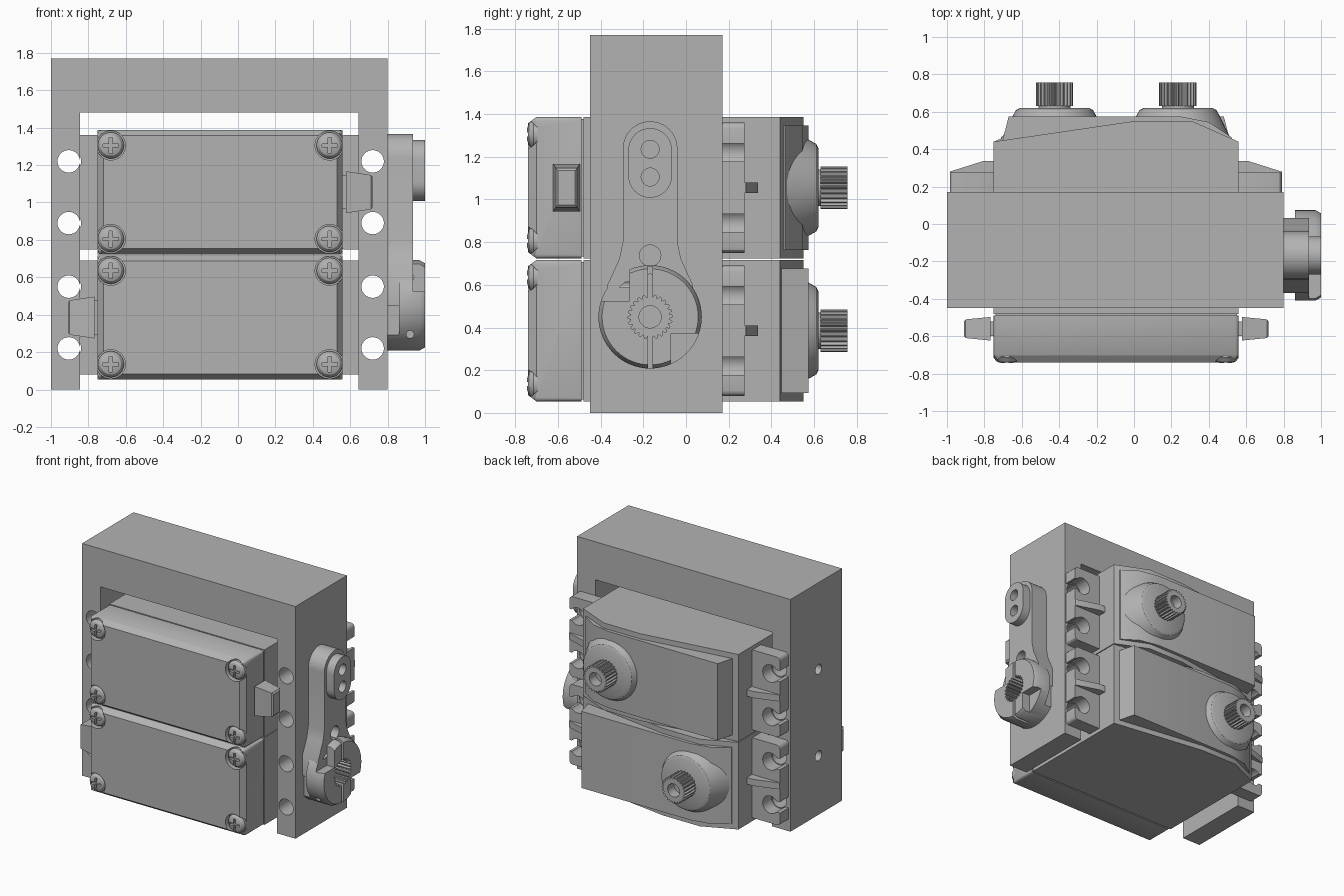
import bpy, bmesh, math
from mathutils import Vector

if "Cube" in bpy.data.objects:
    bpy.data.objects.remove(bpy.data.objects["Cube"])

grey = bpy.data.materials.new("plain grey")
grey.use_nodes = True
grey.diffuse_color = (0.45, 0.45, 0.45, 1)
grey.node_tree.nodes["Principled BSDF"].inputs["Base Color"].default_value = (0.45, 0.45, 0.45, 1)


# Loft closed outlines along an axis; each section is (position, outline)
def loft(name, axis, sections, bevel=0.0):
    def place(p, u, v):
        return Vector({"x": (p, u, v), "y": (u, p, v), "z": (u, v, p)}[axis])
    bm = bmesh.new()
    rings = [[bm.verts.new(place(p, u, v)) for u, v in pts] for p, pts in sections]
    n = len(rings[0])
    for a, b in zip(rings, rings[1:]):
        for i in range(n):
            j = (i + 1) % n
            bm.faces.new((a[i], a[j], b[j], b[i]))
    bm.faces.new(rings[0])
    bm.faces.new(rings[-1])
    bmesh.ops.recalc_face_normals(bm, faces=bm.faces)
    if bevel:
        # Round only the edges that run along the axis
        k = "xyz".index(axis)
        along = [e for e in bm.edges
                 if abs((e.verts[0].co - e.verts[1].co).normalized()[k]) > 0.99]
        bmesh.ops.bevel(bm, geom=along, offset=bevel, segments=3, profile=0.5, affect="EDGES")
    mesh = bpy.data.meshes.new(name)
    bm.to_mesh(mesh)
    bm.free()
    mesh.materials.append(grey)
    ob = bpy.data.objects.new(name, mesh)
    bpy.context.collection.objects.link(ob)
    return ob


def rect(u0, u1, v0, v1):
    return [(u0, v0), (u1, v0), (u1, v1), (u0, v1)]


def circle(u, v, r, n=32):
    return [(u + r * math.cos(math.tau * i / n), v + r * math.sin(math.tau * i / n)) for i in range(n)]


def gear(u, v, r, depth, teeth=24):
    pts = []
    for i in range(teeth * 4):
        a = math.tau * i / (teeth * 4)
        q = r if i % 4 < 2 else r - depth
        pts.append((u + q * math.cos(a), v + q * math.sin(a)))
    return pts


def capsule(u, v0, v1, r, n=16):
    top = [(u + r * math.cos(math.pi * i / n), v1 + r * math.sin(math.pi * i / n)) for i in range(n + 1)]
    low = [(u - r * math.cos(math.pi * i / n), v0 - r * math.sin(math.pi * i / n)) for i in range(n + 1)]
    return top + low


def box(name, x0, x1, y0, y1, z0, z1):
    return loft(name, "y", [(y0, rect(x0, x1, z0, z1)), (y1, rect(x0, x1, z0, z1))])


def rod(name, axis, u, v, levels, n=32):
    return loft(name, axis, [(p, circle(u, v, r, n)) for p, r in levels])


# Subtract cutters, apply, and discard them
def cut(ob, cutters):
    for c in cutters:
        c.hide_render = True
        m = ob.modifiers.new("cut", "BOOLEAN")
        m.operation, m.solver, m.object = "DIFFERENCE", "EXACT", c
    dg = bpy.context.evaluated_depsgraph_get()
    mesh = bpy.data.meshes.new_from_object(ob.evaluated_get(dg))
    ob.modifiers.clear()
    ob.data = mesh
    for c in cutters:
        bpy.data.objects.remove(c)
    return ob


# Inverted U bracket with mounting holes
outline = [(-1, 0), (-0.845, 0), (-0.845, 1.48), (0.645, 1.48), (0.645, 0), (0.8, 0), (0.8, 1.77), (-1, 1.77)]
bracket = loft("bracket", "y", [(-0.45, outline), (0.17, outline)])
holes = [rod("hole", "y", x, z, [(-0.6, 0.06), (0.3, 0.06)])
         for x in (-0.905, 0.72) for z in (0.22, 0.55, 0.89, 1.22)]
holes += [rod("hole", "x", -0.168, z, [(-1.1, 0.038), (-0.8, 0.038)]) for z in (0.45, 1.11)]
cut(bracket, holes)


# One servo; flip mirrors it left to right about its own centre
def servo(tag, zc, flip):
    def X(x):
        return -0.19 - x if flip else x
    L, R, H = -0.75, 0.56, 0.332

    # Main case with sloped rear shoulders
    side = [(L, -0.48), (R, -0.48), (R, 0.44), (0.31, 0.55), (0, 0.55), (L, 0.44)]
    side = [(X(x), y) for x, y in side]
    loft(tag + "_case", "z", [(zc - H, side), (zc + H, side)])
    box(tag + "_seam", L + 0.01, R - 0.01, -0.5, -0.47, zc - H + 0.01, zc + H - 0.01)

    # Front cover with chamfered rim and screw seats
    full = rect(L, R, zc - H, zc + H)
    inner = rect(L + 0.03, R - 0.03, zc - H + 0.03, zc + H - 0.03)
    cover = loft(tag + "_cover", "y", [(-0.49, full), (-0.7, full), (-0.74, inner)], 0.02)
    spots = [(x, zc + s * 0.25) for x in (-0.68, 0.49) for s in (-1, 1)]
    cut(cover, [rod("seat", "y", x, z, [(-0.8, 0.078), (-0.695, 0.078)]) for x, z in spots])
    for i, (x, z) in enumerate(spots):
        screw = rod(f"{tag}_screw_{i + 1}", "y", x, z,
                    [(-0.68, 0.07), (-0.715, 0.07), (-0.735, 0.055), (-0.744, 0.03)])
        cut(screw, [box("slot", x - a, x + a, -0.8, -0.722, z - b, z + b)
                    for a, b in ((0.042, 0.009), (0.009, 0.042))])

    # Raised rear lid, boss and splined output shaft
    lid = [(-0.71, 0.42), (-0.67, 0.575), (0.25, 0.575), (0.4, 0.545), (0.52, 0.465), (0.52, 0.42)]
    lid = [(X(x), y) for x, y in lid]
    loft(tag + "_lid", "z", [(zc - 0.292, lid), (zc + 0.292, lid)])
    sx = X(0.235)
    rod(tag + "_boss", "y", sx, zc, [(0.45, 0.285), (0.575, 0.225), (0.61, 0.205), (0.62, 0.185)], 48)
    shaft = loft(tag + "_shaft", "y", [(0.6, circle(sx, zc, 0.085, 96)), (0.63, circle(sx, zc, 0.085, 96)),
                                      (0.631, gear(sx, zc, 0.1, 0.013)), (0.757, gear(sx, zc, 0.1, 0.013))])
    cut(shaft, [rod("bore", "y", sx, zc, [(0.68, 0.05), (0.8, 0.05)])])

    # Slotted mounting flanges with stiffening ribs
    for word, root, tip, hole, way in (("right", L, -0.985, -0.905, -1), ("left", R, 0.79, 0.72, 1)):
        a, b = sorted((root - way * 0.02, tip))
        shape = rect(a, b, zc - 0.305, zc + 0.305)
        flange = loft(f"{tag}_{word}_flange", "y", [(0.17, shape), (0.275, shape)], 0.025)
        cutters = []
        for s in (-1, 1):
            z = zc + s * 0.165
            cutters.append(rod("hole", "y", hole, z, [(0.1, 0.066), (0.4, 0.066)]))
            p, q = sorted((hole, hole + way * 0.2))
            cutters.append(box("slot", p, q, 0.1, 0.4, z - 0.042, z + 0.042))
        cut(flange, cutters)
        rib = [(root - way * 0.02, 0.26), (tip, 0.26), (tip, 0.28), (tip - way * 0.18, 0.337), (root - way * 0.02, 0.337)]
        loft(f"{tag}_{word}_rib", "z", [(zc - 0.025, rib), (zc + 0.025, rib)])

    # Tapered cable plug
    loft(tag + "_plug_neck", "x", [(X(x), rect(-0.6, -0.52, zc - 0.09, zc + 0.09)) for x in (0.54, 0.6)])
    loft(tag + "_plug", "x", [(X(x), rect(-0.56 - w, -0.56 + w, zc - h, zc + h))
                              for x, w, h in ((0.577, 0.063, 0.112), (0.71, 0.05, 0.092), (0.72, 0.04, 0.08))], 0.015)


servo("upper_servo", 1.055, False)
servo("lower_servo", 0.385, True)

# Clamp horn on the left leg: arm, pad and split hub
Y = -0.168
tip = [(Y + 0.128 * math.cos(math.pi * i / 20), 1.238 + 0.128 * math.sin(math.pi * i / 20)) for i in range(21)]
half = [(0.128, 0.8), (0.145, 0.72), (0.2, 0.6), (0.2, 0.45)]
arm_shape = tip + [(Y - d, z) for d, z in half] + [(Y + d, z) for d, z in reversed(half)]
arm = loft("horn_arm", "x", [(0.8, arm_shape), (0.935, arm_shape)])
pad = loft("horn_pad", "x", [(0.93, capsule(Y, 1.11, 1.232, 0.102)), (1.0, capsule(Y, 1.11, 1.232, 0.102))])
for part, depth in ((arm, 0.85), (pad, 0.9)):
    cut(part, [rod("hole", "x", Y, z, [(depth, 0.042), (1.1, 0.042)]) for z in (1.105, 1.235)])
cut(arm, [rod("hole", "x", Y, 0.737, [(0.83, 0.05), (1.1, 0.05)]),
          rod("room", "x", Y, 0.45, [(0.79, 0.2), (1.1, 0.2)])])

hub = rod("horn_hub", "x", Y, 0.45, [(0.8, 0.242), (0.97, 0.242), (1.0, 0.225)], 64)
cutters = [loft("spline", "x", [(x, gear(Y, 0.45, 0.104, 0.014)) for x in (0.87, 1.1)]),
           rod("bore", "x", Y, 0.45, [(0.82, 0.052), (1.1, 0.052)]),
           box("split", 0.87, 1.1, Y - 0.011, Y + 0.011, 0.15, 0.75),
           box("under", 0.79, 0.86, -0.5, -0.35, 0.1, 0.8),
           box("under", 0.79, 0.86, 0.01, 0.2, 0.1, 0.8),
           box("step", 0.935, 1.1, -0.07, 0.2, 0.1, 0.372),
           box("step", 0.935, 1.1, -0.5, -0.265, 0.525, 0.8)]
cutters += [rod("screw_hole", "y", 0.92, z, [(-0.5, 0.02), (-0.22, 0.02)]) for z in (0.6, 0.295)]
cut(hub, cutters)

# Smooth the round parts, keep edges crisp
bpy.ops.object.select_all(action="DESELECT")
for ob in bpy.context.collection.objects:
    if ob.type == "MESH" and grey.name in ob.data.materials:
        ob.select_set(True)
        bpy.context.view_layer.objects.active = ob
bpy.ops.object.shade_smooth_by_angle(angle=math.radians(30))
